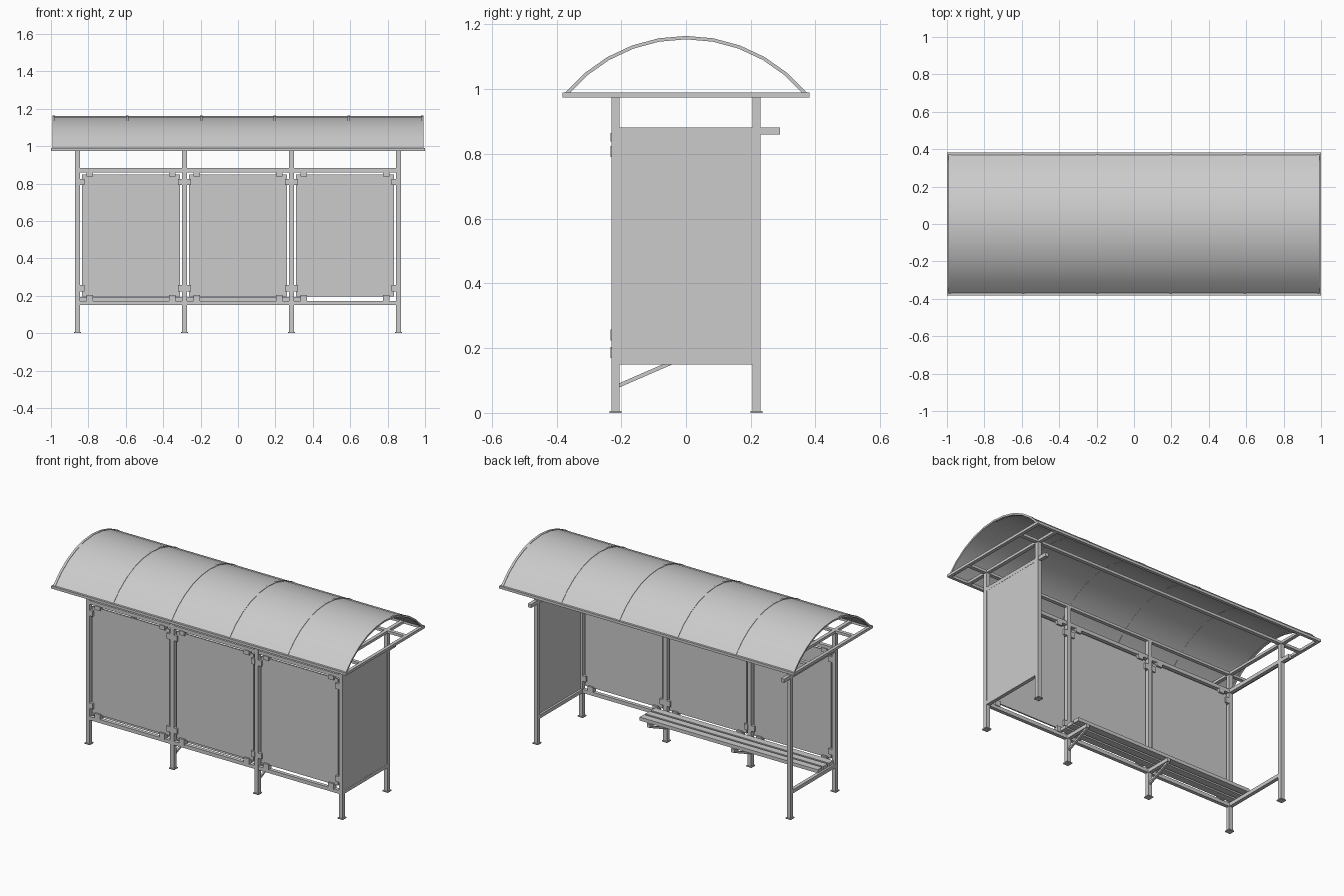
import bpy, bmesh, math
from mathutils import Vector, Matrix

old = bpy.data.objects.get("Cube")
if old:
    bpy.data.objects.remove(old, do_unlink=True)

GREY = (0.6, 0.6, 0.6, 1)
mat = bpy.data.materials.new("light_grey")
mat.use_nodes = True
mat.diffuse_color = GREY
mat.node_tree.nodes["Principled BSDF"].inputs["Base Color"].default_value = GREY


def finish(name, bm):
    bmesh.ops.recalc_face_normals(bm, faces=bm.faces)
    mesh = bpy.data.meshes.new(name)
    bm.to_mesh(mesh)
    bm.free()
    mesh.materials.append(mat)
    obj = bpy.data.objects.new(name, mesh)
    bpy.context.collection.objects.link(obj)
    return obj


def box(name, xs, ys, zs):
    """Axis-aligned box given by its ranges."""
    lo, hi = Vector((xs[0], ys[0], zs[0])), Vector((xs[1], ys[1], zs[1]))
    bm = bmesh.new()
    bmesh.ops.create_cube(bm, size=1, matrix=Matrix.Translation((lo + hi) / 2)
                          @ Matrix.Diagonal((*(hi - lo), 1)))
    return finish(name, bm)


def around(c, half):
    return (c - half, c + half)


def strut(name, a, b, width):
    """Square bar between two points."""
    a, b = Vector(a), Vector(b)
    turn = (b - a).to_track_quat('Z', 'Y').to_matrix().to_4x4()
    bm = bmesh.new()
    bmesh.ops.create_cube(bm, size=1, matrix=Matrix.Translation((a + b) / 2) @ turn
                          @ Matrix.Diagonal((width, width, (b - a).length, 1)))
    return finish(name, bm)


def arch(name, xs, r_in, r_out, centre_z, angle, steps=10):
    """Curved band swept over an arc and extruded along x."""
    bm = bmesh.new()
    rings = []
    for i in range(steps + 1):
        t = -angle + 2 * angle * i / steps
        rings.append([bm.verts.new((x, r * math.sin(t), centre_z + r * math.cos(t)))
                      for x, r in ((xs[0], r_in), (xs[1], r_in),
                                   (xs[1], r_out), (xs[0], r_out))])
    for p, q in zip(rings, rings[1:]):
        for k in range(4):
            bm.faces.new((p[k], p[(k + 1) % 4], q[(k + 1) % 4], q[k]))
    bm.faces.new(rings[0])
    bm.faces.new(rings[-1])
    obj = finish(name, bm)
    bpy.ops.object.select_all(action='DESELECT')
    obj.select_set(True)
    bpy.context.view_layer.objects.active = obj
    bpy.ops.object.shade_smooth_by_angle(angle=math.radians(30))
    return obj


H = 0.0125                      # half width of the tubes
END, MID, DEPTH = 0.858, 0.286, 0.218
FRONT = -DEPTH
LOW, HIGH = (0.15, 0.172), (0.86, 0.882)
ROOF = (0.974, 0.99)

# posts with foot plates
posts = [(x, FRONT) for x in (-END, -MID, MID, END)] + [(-END, DEPTH), (END, DEPTH)]
for x, y in posts:
    box("post", around(x, H), around(y, H), (0, ROOF[0]))
    box("foot_plate", around(x, 0.018), around(y, 0.018), (0, 0.006))

# rails along the front and both ends
for zs in (LOW, HIGH):
    box("front_rail", (-END, END), around(FRONT, 0.011), zs)
for x in (-END, END):
    box("end_lower_rail", around(x, 0.011), (FRONT, DEPTH), LOW)
    box("end_upper_rail", around(x, 0.011), (FRONT, 0.29), HIGH)

# end panel
box("end_panel", around(END + 0.006, 0.004), (FRONT, DEPTH), (LOW[1], HIGH[0]))

# front panels with clips around each corner
P_LOW, P_HIGH = 0.195, 0.848
for c in (-2 * MID, 0, 2 * MID):
    box("front_panel", around(c, 0.262), around(FRONT, 0.004), (P_LOW, P_HIGH))
    for s in (-1, 1):
        edge = c + s * 0.262
        xs = sorted((edge + s * 0.014, edge - s * 0.012))
        for z in (P_LOW + 0.045, P_HIGH - 0.04):
            box("side_clip", xs, around(FRONT, 0.015), around(z, 0.017))
        for zs in ((LOW[1] - 0.003, P_LOW + 0.008), (P_HIGH - 0.01, HIGH[0] + 0.004)):
            box("rail_clip", around(edge - s * 0.042, 0.018), around(FRONT, 0.015), zs)

# bench: slats on bracketed arms
for i in range(3):
    y = -0.18 + i * 0.054
    box("bench_slat", (-END, 0.35), around(y, 0.021), (0.173, 0.194))
for x in (-MID, MID):
    box("bench_arm", around(x, 0.011), (FRONT, -0.045), LOW)
    strut("bench_brace", (x, FRONT, 0.08), (x, -0.045, 0.155), 0.012)

# roof frame
EDGE_Y = 0.373
for s in (-1, 1):
    box("roof_side_beam", (-1, 1), around(s * EDGE_Y, 0.009), ROOF)
    box("roof_inner_beam", (-0.99, 0.99), around(s * DEPTH, 0.011), ROOF)
    box("roof_end_beam", around(s * 0.99, 0.01), (-EDGE_Y, EDGE_Y), ROOF)
    box("roof_cross_beam", around(s * END, 0.011), (-EDGE_Y, EDGE_Y), ROOF)

# vaulted roof sheet and its ribs
RISE = 0.175
radius = (EDGE_Y ** 2 + RISE ** 2) / (2 * RISE)
angle = math.asin(EDGE_Y / radius)
base_z = ROOF[1] + RISE - radius
arch("roof_sheet", (-0.993, 0.993), radius - 0.007, radius - 0.003, base_z, angle)
for i in range(6):
    x = -0.986 + i * 2 * 0.986 / 5
    inner = 0.011 if i in (0, 5) else 0.008
    arch("roof_rib", around(x, 0.007), radius - inner, radius - 0.0005, base_z, angle)
